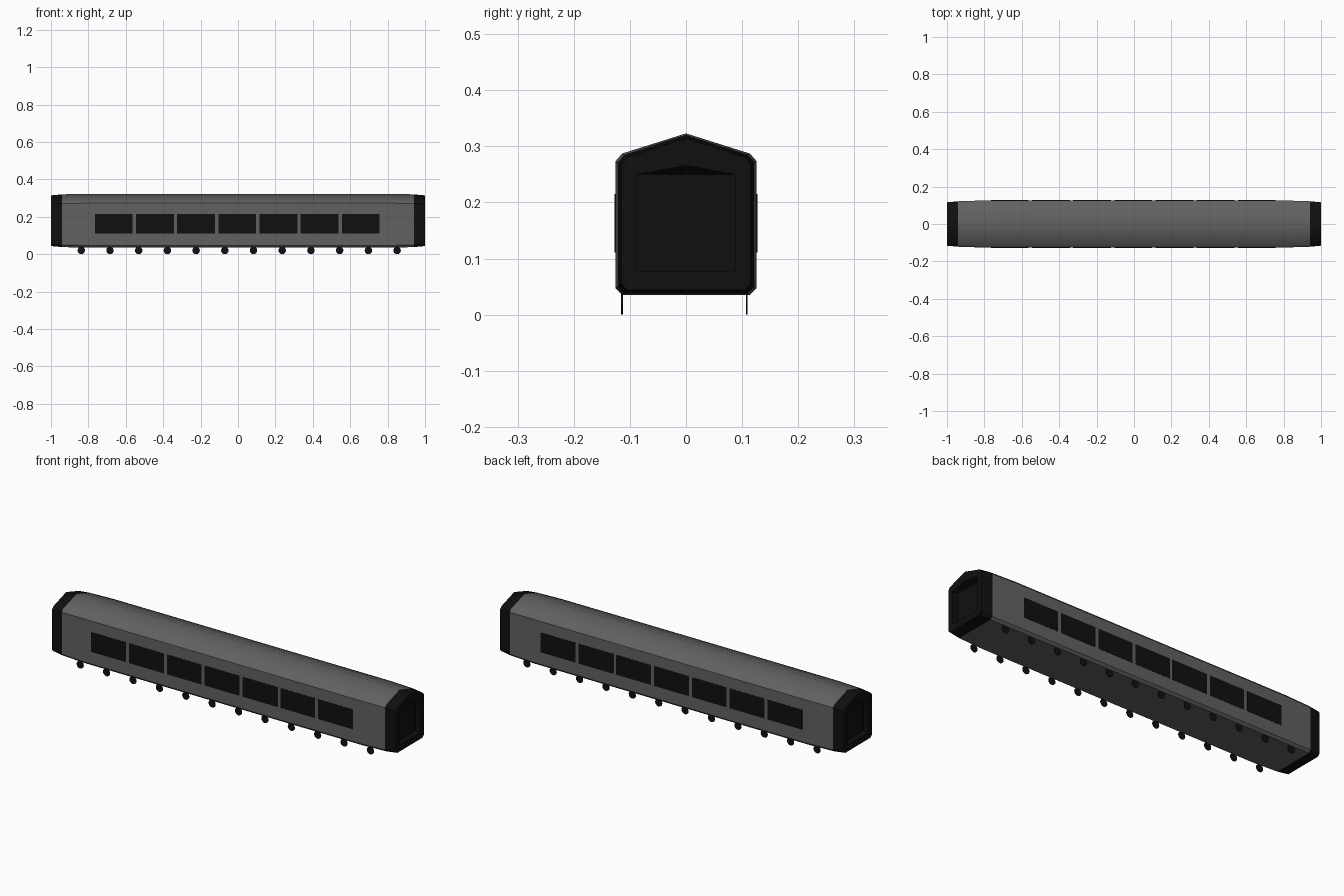
import bpy, bmesh, math
from mathutils import Matrix

if "Cube" in bpy.data.objects:
    bpy.data.objects.remove(bpy.data.objects["Cube"])


def material(name, v):
    m = bpy.data.materials.new(name)
    m.diffuse_color = (v, v, v, 1)
    m.use_nodes = True
    m.node_tree.nodes["Principled BSDF"].inputs["Base Color"].default_value = m.diffuse_color
    return m


GREY = material("body_grey", 0.12)
BLACK = material("black", 0.005)


def finish(bm, name, mat):
    bmesh.ops.recalc_face_normals(bm, faces=bm.faces)
    me = bpy.data.meshes.new(name)
    bm.to_mesh(me)
    bm.free()
    me.materials.append(mat)
    ob = bpy.data.objects.new(name, me)
    bpy.context.collection.objects.link(ob)
    bpy.context.view_layer.objects.active = ob
    for o in bpy.context.selected_objects:
        o.select_set(False)
    ob.select_set(True)
    bpy.ops.object.shade_smooth_by_angle(angle=math.radians(38))
    return ob


def mirrored(half, ridge):
    return half + [ridge] + [(-y, z) for y, z in reversed(half)]


# Car cross-section (y, z), narrowed towards the ends
PROFILE = mirrored([(-0.114, 0.035), (-0.126, 0.047), (-0.126, 0.273), (-0.114, 0.287)], (0, 0.323))
OPENING = mirrored([(-0.086, 0.078), (-0.088, 0.080), (-0.088, 0.246), (-0.086, 0.25)], (0, 0.266))
PANEL = OPENING[:4] + [(0, 0.25)] + OPENING[5:]


def section(sy, sz):
    return [(y * sy, 0.18 + (z - 0.18) * sz) for y, z in PROFILE]


def loft(bm, rings, cap):
    loops = [[bm.verts.new((x, y, z)) for y, z in pts] for x, pts in rings]
    n = len(loops[0])
    for a, b in zip(loops, loops[1:]):
        for i in range(n):
            j = (i + 1) % n
            bm.faces.new((a[i], a[j], b[j], b[i]))
    if cap:
        bm.faces.new(loops[-1])


FULL, SHOULDER, TIP = section(1, 1), section(0.965, 0.98), section(0.92, 0.94)

# Body shell
bm = bmesh.new()
loft(bm, [(-0.94, SHOULDER), (-0.8, FULL), (0.8, FULL), (0.94, SHOULDER)], False)
finish(bm, "car_body", GREY)

# End caps with recessed gangway doorway
for s, name in ((-1, "left_end_cap"), (1, "right_end_cap")):
    bm = bmesh.new()
    loft(bm, [(s * 0.94, SHOULDER), (s, TIP), (s, OPENING), (s * 0.97, PANEL)], True)
    finish(bm, name, BLACK)

# Seven windows on each side
for s, name in ((-1, "front_windows"), (1, "back_windows")):
    bm = bmesh.new()
    for i in range(7):
        x = -0.664 + i * 0.22
        bmesh.ops.create_cube(bm, size=1, matrix=Matrix.Translation((x, s * 0.1255, 0.163))
                              @ Matrix.Diagonal((0.202, 0.003, 0.104, 1)))
    finish(bm, name, BLACK)

# Twelve thin disc wheels on each side
for y, name in ((-0.114, "front_wheels"), (0.108, "back_wheels")):
    bm = bmesh.new()
    for i in range(12):
        x = -0.838 + i * 0.1535
        bmesh.ops.create_cone(bm, cap_ends=True, segments=16, radius1=0.02, radius2=0.02, depth=0.003,
                              matrix=Matrix.Translation((x, y, 0.02)) @ Matrix.Rotation(math.pi / 2, 4, 'X'))
    finish(bm, name, BLACK)
